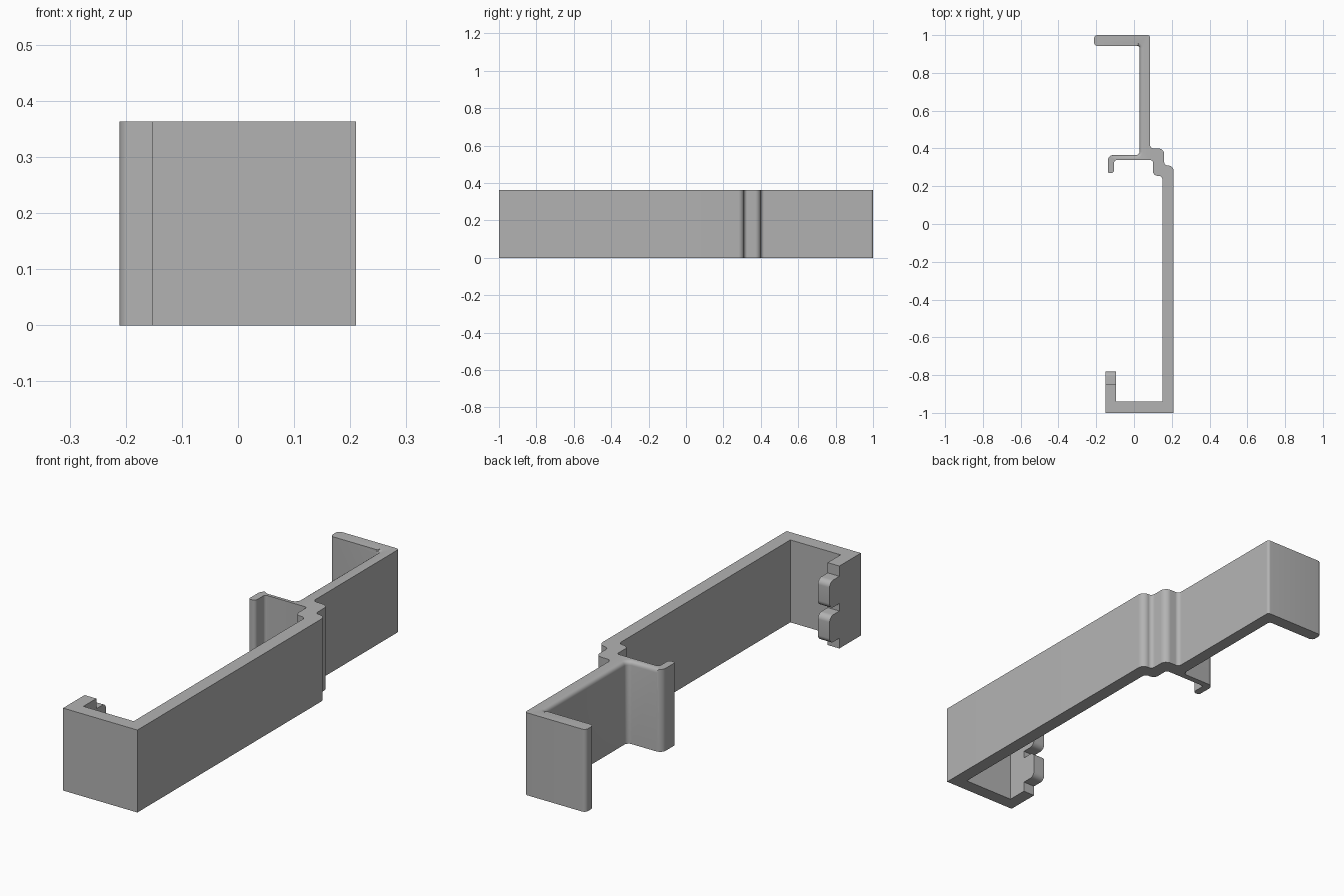
import bpy, bmesh
from math import radians
from mathutils import Vector

cube = bpy.data.objects.get("Cube")
if cube:
    bpy.data.objects.remove(cube, do_unlink=True)

HEIGHT = 0.363

grey = bpy.data.materials.new("plain grey")
grey.use_nodes = True
COLOUR = (0.45, 0.45, 0.45, 1)
grey.diffuse_color = COLOUR
grey.node_tree.nodes["Principled BSDF"].inputs["Base Color"].default_value = COLOUR


def rounded(points, steps=6):
    """Round each corner (a, b, radius) of a closed outline."""
    out = []
    for i, (a, b, r) in enumerate(points):
        p = Vector((a, b))
        if not r:
            out.append(p)
            continue
        start = p + (Vector(points[i - 1][:2]) - p).normalized() * r
        end = p + (Vector(points[(i + 1) % len(points)][:2]) - p).normalized() * r
        centre = start + end - p
        for k in range(steps + 1):
            t = radians(90 * k / steps)
            d = (start - centre).normalized(), (end - centre).normalized()
            v = d[0] * (1 - k / steps) + d[1] * (k / steps)
            out.append(centre + v.normalized() * r)
    return out


def extrude(name, outline, to_3d, offset, soften=None):
    bm = bmesh.new()
    face = bm.faces.new([bm.verts.new(to_3d(p)) for p in outline])
    new = bmesh.ops.extrude_face_region(bm, geom=[face])["geom"]
    bmesh.ops.translate(bm, vec=offset, verts=[v for v in new if isinstance(v, bmesh.types.BMVert)])
    bmesh.ops.recalc_face_normals(bm, faces=bm.faces[:])
    if soften:
        edges = [e for e in bm.edges if all(soften(v.co) for v in e.verts)]
        bmesh.ops.bevel(bm, geom=edges, offset=0.017, segments=4, profile=0.5, affect='EDGES')
    mesh = bpy.data.meshes.new(name)
    bm.to_mesh(mesh)
    bm.free()
    obj = bpy.data.objects.new(name, mesh)
    bpy.context.collection.objects.link(obj)
    mesh.materials.append(grey)
    bpy.ops.object.select_all(action='DESELECT')
    obj.select_set(True)
    bpy.context.view_layer.objects.active = obj
    bpy.ops.object.shade_smooth_by_angle(angle=radians(32))
    return obj


# Strip bent into a stepped bracket with a hook at each end and a middle clip
bracket = [
    (-0.152, -1, 0), (0.21, -1, 0),
    (0.21, 0.31, 0.03), (0.16, 0.31, 0.018), (0.16, 0.40, 0.03), (0.085, 0.40, 0.018),
    (0.085, 1, 0.012), (-0.211, 1, 0.018), (-0.211, 0.943, 0.018), (0.03, 0.943, 0.012),
    (0.03, 0.365, 0.02), (-0.138, 0.365, 0.028), (-0.138, 0.27, 0.008), (-0.105, 0.27, 0.015),
    (-0.105, 0.338, 0.012), (0.10, 0.338, 0.012), (0.10, 0.255, 0.025),
    (0.15, 0.255, 0.018), (0.15, -0.94, 0), (-0.095, -0.94, 0),
    (-0.095, -0.85, 0), (-0.152, -0.85, 0),
]


def inner_top_edge(c):
    rear = -0.192 < c.x < 0.031 and 0.364 < c.y < 0.944
    return c.z > HEIGHT - 0.001 and rear


extrude("bracket_strip", rounded(bracket), lambda p: (p.x, p.y, 0), (0, 0, HEIGHT), inner_top_edge)

# Two rounded catch tabs on the front lip
for name, low in (("lower_catch_tab", 0.045), ("upper_catch_tab", 0.198)):
    high = low + 0.12
    tab = [(-0.86, low, 0), (-0.782, low, 0.025), (-0.782, high, 0.025), (-0.86, high, 0)]
    extrude(name, rounded(tab), lambda p: (-0.152, p.x, p.y), (0.057, 0, 0))
